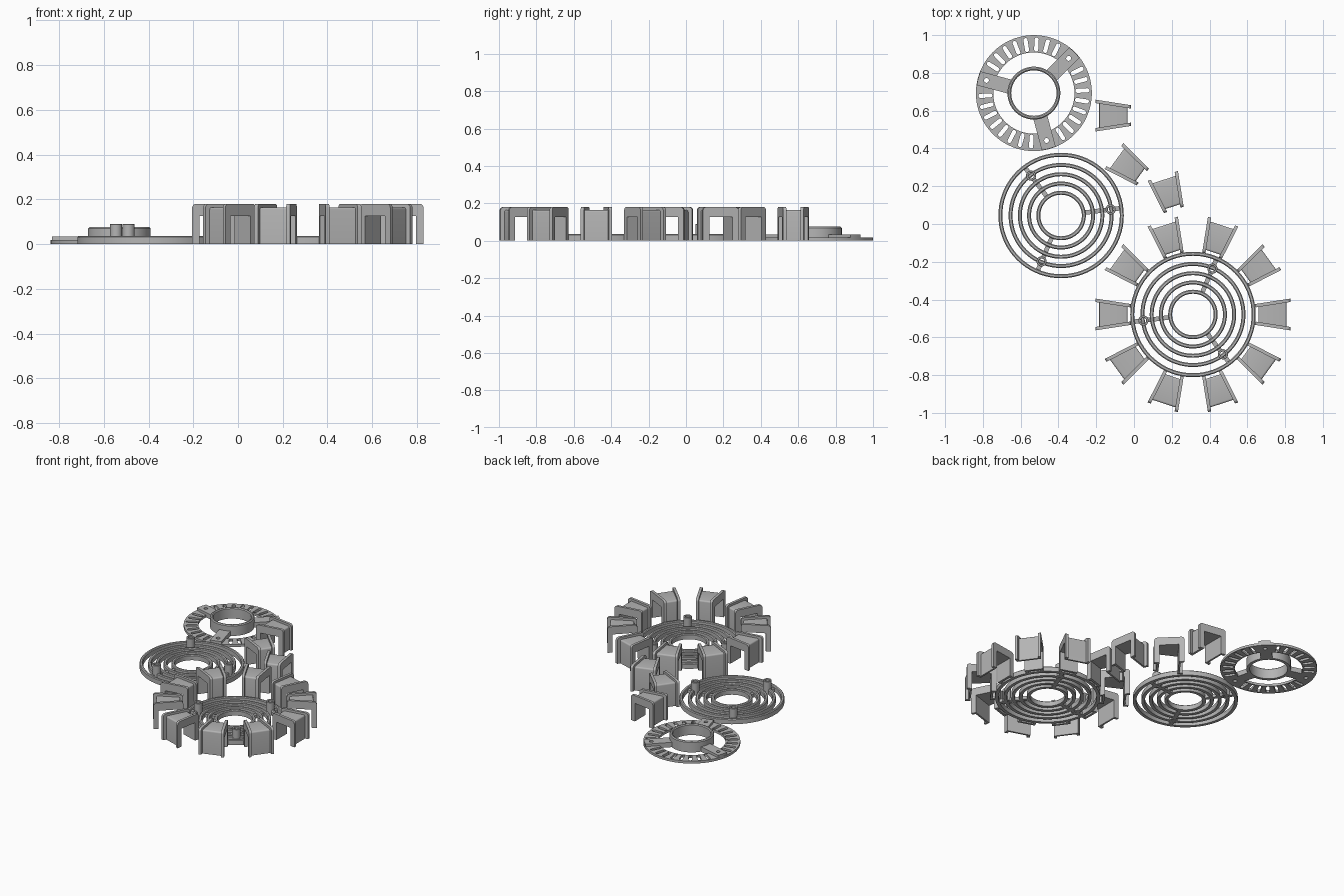
import bpy, bmesh
from math import cos, sin, pi, radians, asin
from mathutils import Matrix, Vector

if "Cube" in bpy.data.objects:
    bpy.data.objects.remove(bpy.data.objects["Cube"])

grey = bpy.data.materials.new("light_grey")
grey.use_nodes = True
grey.diffuse_color = (0.46, 0.46, 0.46, 1)
grey.node_tree.nodes["Principled BSDF"].inputs["Base Color"].default_value = grey.diffuse_color


def finish(obj):
    obj.data.materials.clear()
    obj.data.materials.append(grey)
    bpy.ops.object.select_all(action="DESELECT")
    obj.select_set(True)
    bpy.context.view_layer.objects.active = obj
    bpy.ops.object.shade_smooth_by_angle(angle=radians(30))


def circle(r, cx=0, cy=0, n=72):
    return [(cx + r * cos(2 * pi * i / n), cy + r * sin(2 * pi * i / n)) for i in range(n)]


def turned(points, angle):
    c, s = cos(angle), sin(angle)
    return [(x * c - y * s, x * s + y * c) for x, y in points]


def slab(name, loops, z0, z1, centre, bevel=0.0):
    """Flat plate from an outline and its holes."""
    curve = bpy.data.curves.new(name, "CURVE")
    curve.dimensions = "2D"
    curve.fill_mode = "BOTH"
    curve.extrude = (z1 - z0) / 2
    for pts in loops:
        spline = curve.splines.new("POLY")
        spline.points.add(len(pts) - 1)
        for p, (x, y) in zip(spline.points, pts):
            p.co = (x, y, 0, 1)
        spline.use_cyclic_u = True
    obj = bpy.data.objects.new(name, curve)
    bpy.context.collection.objects.link(obj)
    obj.location = (centre[0], centre[1], (z0 + z1) / 2)
    bpy.ops.object.select_all(action="DESELECT")
    obj.select_set(True)
    bpy.context.view_layer.objects.active = obj
    bpy.ops.object.convert(target="MESH")
    obj = bpy.context.view_layer.objects.active
    bm = bmesh.new()
    bm.from_mesh(obj.data)
    bmesh.ops.remove_doubles(bm, verts=bm.verts, dist=1e-5)
    bmesh.ops.recalc_face_normals(bm, faces=bm.faces)
    bm.to_mesh(obj.data)
    bm.free()
    finish(obj)
    return obj


def lathe_ring(name, r_in, r_out, height, centre, chamfer=0.005, n=72):
    """Ring with softened top edges."""
    profile = [(r_in, 0), (r_out, 0), (r_out, height - chamfer), (r_out - chamfer, height),
               (r_in + chamfer, height), (r_in, height - chamfer)]
    bm = bmesh.new()
    rows = [[bm.verts.new((r * cos(2 * pi * i / n), r * sin(2 * pi * i / n), z))
             for r, z in profile] for i in range(n)]
    for i in range(n):
        a, b = rows[i], rows[(i + 1) % n]
        for k in range(len(profile)):
            j = (k + 1) % len(profile)
            bm.faces.new((a[k], b[k], b[j], a[j]))
    bmesh.ops.recalc_face_normals(bm, faces=bm.faces)
    mesh = bpy.data.meshes.new(name)
    bm.to_mesh(mesh)
    bm.free()
    obj = bpy.data.objects.new(name, mesh)
    obj.location = (centre[0], centre[1], 0)
    bpy.context.collection.objects.link(obj)
    finish(obj)


# Slotted mounting plate
PLATE = (-0.53, 0.693)
ARMS = [radians(a) for a in (45, 165, 285)]
slot_profile = ([(0.284 + 0.011 * sin(t * pi / 6), -0.011 * cos(t * pi / 6)) for t in range(7)] +
                [(0.231 - 0.011 * sin(t * pi / 6), 0.011 * cos(t * pi / 6)) for t in range(7)])
loops = [circle(0.307), circle(0.215)]
for arm in ARMS:
    loops.append(circle(0.013, 0.26 * cos(arm), 0.26 * sin(arm), 20))
    loops += [turned(slot_profile, arm + radians(18 + 12 * k)) for k in range(8)]
slab("slotted_plate", loops, 0, 0.017, PLATE)
for i, arm in enumerate(ARMS):
    half = asin(0.038 / 0.305)
    tip = [(0.305 * cos(half * k / 4), 0.305 * sin(half * k / 4)) for k in range(-4, 5)]
    outline = [(0.13, -0.038)] + tip + [(0.13, 0.038)]
    slab(f"plate_arm_{i + 1}", [turned(outline, arm),
         circle(0.013, 0.26 * cos(arm), 0.26 * sin(arm), 20)], 0, 0.034, PLATE)
lathe_ring("plate_collar", 0.12, 0.14, 0.075, PLATE, 0.006)


# Ring grilles with spokes and hollow posts
def grille(label, centre, first_angle):
    for i, r in enumerate((0.131, 0.18, 0.229, 0.278, 0.332)):
        lathe_ring(f"{label}_ring_{i + 1}", r - 0.021, r, 0.036, centre)
    for k in range(3):
        a = radians(first_angle + 120 * k)
        px, py = 0.264 * cos(a), 0.264 * sin(a)
        inner = [(0.12, -0.012), (0.245, -0.012), (0.245, 0.012), (0.12, 0.012)]
        outer = [(0.284, -0.012), (0.32, -0.012), (0.32, 0.012), (0.284, 0.012)]
        slab(f"{label}_spoke_{k + 1}", [turned(inner, a), turned(outer, a)], 0, 0.022, centre)
        lathe_ring(f"{label}_post_{k + 1}", 0.015, 0.027, 0.09,
                   (centre[0] + px, centre[1] + py), 0.002, 24)


HUB = (0.312, -0.479)
grille("rear_grille", (-0.386, 0.045), 7)
grille("front_grille", HUB, 67)


# Winding clips: arched body between two splayed arched flanges
def arch(r0, r1, top, corner):
    pts = [(r0, 0)]
    pts += [(r0 + corner * (1 - cos(t * pi / 8)), top - corner * (1 - sin(t * pi / 8))) for t in range(5)]
    pts += [(r1 - corner * (1 - sin(t * pi / 8)), top - corner * (1 - cos(t * pi / 8))) for t in range(5)]
    return pts + [(r1, 0), (0.484, 0), (0.484, 0.126), (0.361, 0.126), (0.361, 0)]


def half_width(r):
    return 0.055 + 0.155 * (r - 0.328)


def add_arch(bm, profile, low, high):
    a = [bm.verts.new((r, low(r), z)) for r, z in profile]
    b = [bm.verts.new((r, high(r), z)) for r, z in profile]
    bm.faces.new(a)
    bm.faces.new(b[::-1])
    for i in range(len(a)):
        j = (i + 1) % len(a)
        bm.faces.new((a[i], b[i], b[j], a[j]))


bm = bmesh.new()
flange = arch(0.328, 0.517, 0.18, 0.018)
add_arch(bm, flange, lambda r: half_width(r) - 0.018, half_width)
add_arch(bm, flange, lambda r: -half_width(r), lambda r: 0.018 - half_width(r))
add_arch(bm, arch(0.346, 0.496, 0.164, 0.01),
         lambda r: 0.018 - half_width(r), lambda r: half_width(r) - 0.018)
bmesh.ops.recalc_face_normals(bm, faces=bm.faces)
clip_mesh = bpy.data.meshes.new("winding_clip")
bm.to_mesh(clip_mesh)
bm.free()

placements = [(36 * k, 0) for k in range(10)] + [(180, 1.053), (144, 0.535), (108, 0.242)]
for i, (angle, shift) in enumerate(placements):
    clip = bpy.data.objects.new(f"winding_clip_{i + 1}", clip_mesh)
    clip.location = (HUB[0], HUB[1] + shift, 0)
    clip.rotation_euler.z = radians(angle)
    bpy.context.collection.objects.link(clip)
    if i == 0:
        finish(clip)
